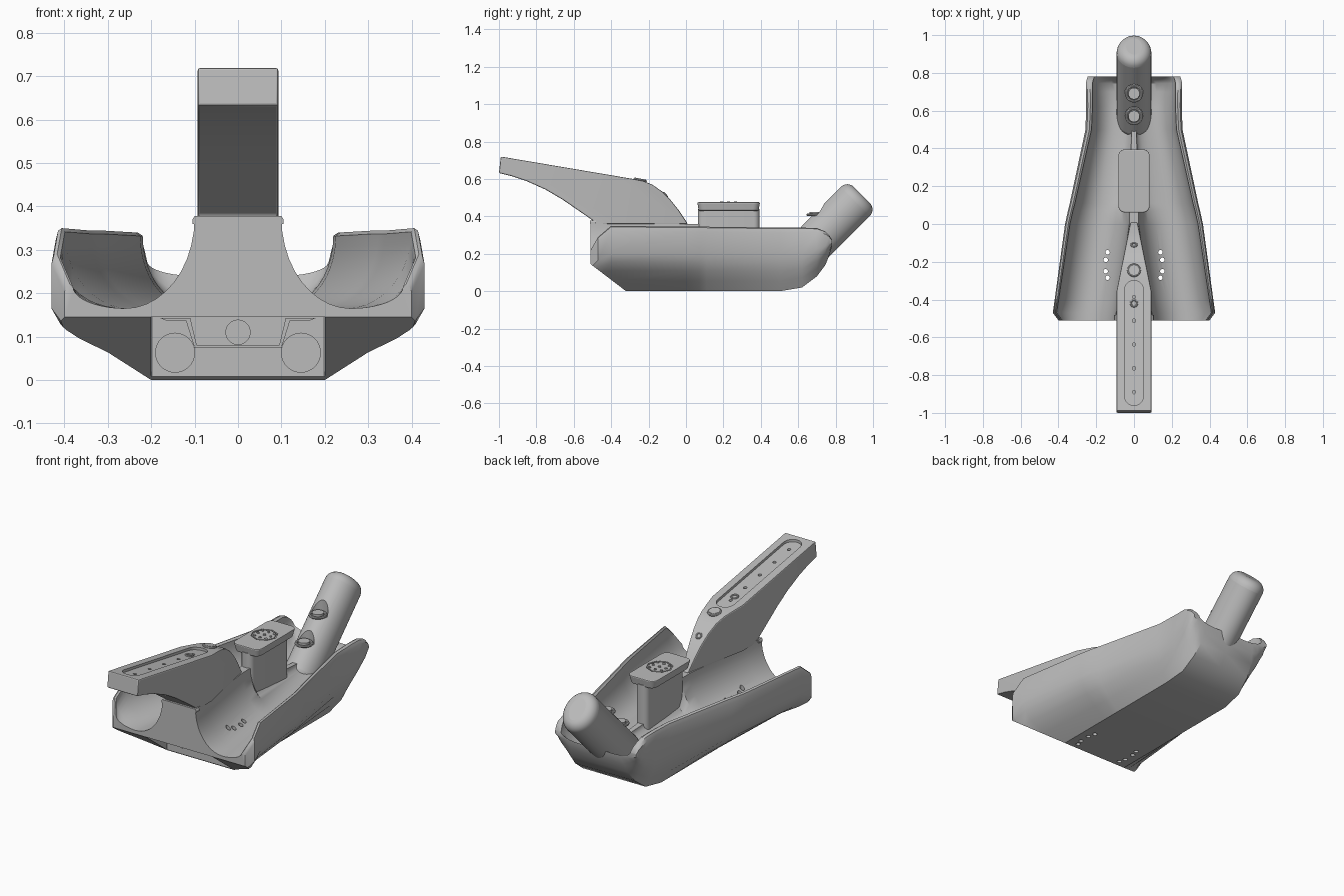
import bpy, bmesh, math
from mathutils import Vector

cube = bpy.data.objects.get("Cube")
if cube:
    bpy.data.objects.remove(cube, do_unlink=True)

grey = bpy.data.materials.new("plain grey")
grey.use_nodes = True
grey.diffuse_color = (0.5, 0.5, 0.5, 1)
grey.node_tree.nodes["Principled BSDF"].inputs["Base Color"].default_value = (0.5, 0.5, 0.5, 1)


def select(obj):
    bpy.ops.object.select_all(action='DESELECT')
    obj.select_set(True)
    bpy.context.view_layer.objects.active = obj


def finish(obj, name):
    obj.name = name
    obj.data.materials.clear()
    obj.data.materials.append(grey)
    select(obj)
    bpy.ops.object.shade_smooth_by_angle(angle=math.radians(32))
    return obj


def from_bmesh(bm, name):
    bmesh.ops.recalc_face_normals(bm, faces=bm.faces[:])
    mesh = bpy.data.meshes.new(name)
    bm.to_mesh(mesh)
    bm.free()
    obj = bpy.data.objects.new(name, mesh)
    bpy.context.collection.objects.link(obj)
    return finish(obj, name)


def bevel(obj, width, segments=3):
    select(obj)
    mod = obj.modifiers.new("round", 'BEVEL')
    mod.width, mod.segments = width, segments
    mod.limit_method, mod.angle_limit = 'ANGLE', math.radians(40)
    bpy.ops.object.modifier_apply(modifier=mod.name)


def cylinder(name, radius, depth, at, tilt=0.0, sides=32):
    bpy.ops.mesh.primitive_cylinder_add(vertices=sides, radius=radius, depth=depth,
                                        location=at, rotation=(tilt, 0, 0))
    return finish(bpy.context.object, name)


def ring(name, radius, thick, at, tilt=0.0):
    bpy.ops.mesh.primitive_torus_add(major_radius=radius, minor_radius=thick, major_segments=32,
                                     minor_segments=8, location=at, rotation=(tilt, 0, 0))
    return finish(bpy.context.object, name)


def prism(name, outline, place, offset):
    """Extrude a closed outline; place() turns a pair into a point."""
    bm = bmesh.new()
    face = bm.faces.new([bm.verts.new(place(a, b)) for a, b in outline])
    out = bmesh.ops.extrude_face_region(bm, geom=[face])
    moved = [v for v in out["geom"] if isinstance(v, bmesh.types.BMVert)]
    bmesh.ops.translate(bm, verts=moved, vec=offset)
    return from_bmesh(bm, name)


def rounded(hx, hy, r, n=6):
    pts = []
    for k, (sx, sy) in enumerate([(1, 1), (-1, 1), (-1, -1), (1, -1)]):
        for i in range(n + 1):
            a = (k + i / n) * math.pi / 2
            pts.append((sx * (hx - r) + r * math.cos(a), sy * (hy - r) + r * math.sin(a)))
    return pts


def cut(obj, cutter):
    select(obj)
    mod = obj.modifiers.new("cut", 'BOOLEAN')
    mod.operation, mod.solver, mod.object = 'DIFFERENCE', 'EXACT', cutter
    bpy.ops.object.modifier_apply(modifier=mod.name)
    bpy.data.objects.remove(cutter, do_unlink=True)


# Body: cross-sections lofted from front to rear
# y, half width, bottom half width, bottom, rim, trough centre, floor, ridge half width, ridge top
sections = [
    (-.51, .40, .2, 0, .22, .26, .165, .1, .375),
    (-.47, .43, .2, 0, .29, .26, .165, .095, .375),
    (-.4, .42, .2, 0, .35, .25, .165, .085, .37),
    (0, .365, .2, 0, .345, .19, .165, .025, .36),
    (.07, .35, .2, 0, .345, .18, .165, .025, .36),
    (.11, .34, .2, 0, .345, .17, .165, .025, .25),
    (.5, .257, .2, 0, .34, .11, .17, .012, .22),
    (.62, .253, .19, .02, .34, .1, .17, .01, .21),
    (.7, .254, .18, .08, .338, .1, .17, .01, .21),
    (.745, .255, .17, .14, .32, .1, .18, .01, .21),
    (.765, .25, .16, .19, .3, .1, .2, .01, .22),
    (.78, .245, .15, .235, .275, .1, .24, .01, .25),
]


def half_profile(w, bw, b, top, cx, f, rw, rz, wall):
    side = b + (top - b) * .57
    pts = [(0, b)]
    for u, v in [(0, 0), (.4, .28), (.74, .55), (.91, .78), (1, 1)]:
        pts.append((bw + (w - bw) * u, b + (side - b) * v))
    lip = (top - b) * .08
    pts += [(w, top - lip), (w - wall * .25, top - lip * .2), (w - wall * .65, top)]
    n = 10
    rim = top - lip * .3
    for i in range(n + 1):
        a = i / n * math.pi / 2
        pts.append((cx + (w - wall - cx) * math.cos(a), rim - (rim - f) * math.sin(a)))
    for i in range(1, n + 1):
        a = i / n * math.pi / 2
        pts.append((cx - (cx - rw) * math.sin(a), rz - (rz - f) * math.cos(a)))
    return pts + [(0, rz)]


bm = bmesh.new()
loops = []
for y, *dims in sections:
    half = half_profile(*dims, .02 + .012 * (y + .5))
    full = half + [(-x, z) for x, z in reversed(half[1:-1])]
    loops.append([bm.verts.new((x, y, z)) for x, z in full])
for p, q in zip(loops, loops[1:]):
    for i in range(len(p)):
        j = (i + 1) % len(p)
        bm.faces.new((p[i], p[j], q[j], q[i]))
bm.faces.new(loops[0])
bm.faces.new(loops[-1])
# Undercut below the front wings
bmesh.ops.bisect_plane(bm, geom=bm.verts[:] + bm.edges[:] + bm.faces[:], plane_co=(0, -.51, .145),
                       plane_no=Vector((0, -.145, -.19)).normalized(), clear_outer=True)
bmesh.ops.holes_fill(bm, edges=[e for e in bm.edges if e.is_boundary], sides=0)
body = from_bmesh(bm, "body")

# Recess in the middle of the front, with a socket
cut(body, prism("recess_cutter", rounded(.2, .2, .002, 1),
                lambda a, b: (a, b - .53, -.05), (0, 0, .195)))
cut(body, cylinder("socket_cutter", .028, .16, (0, -.32, .11), math.pi / 2))
for s in (-1, 1):
    for x, y in [(.14, -.15), (.15, -.19), (.15, -.25), (.14, -.285)]:
        cut(body, cylinder("vent_cutter", .012, .6, (s * x, y, .1), sides=16))
    cylinder("front_disc", .046, .008, (s * .145, -.331, .063), math.pi / 2)
finish(body, "body")
prism("ridge_front_cap", [(-.105, .36), (.105, .36), (.105, .37), (.1, .378), (-.1, .378), (-.105, .37)],
      lambda a, b: (a, -.512, b), (0, .03, 0))

# Front handle: side profile, narrowed towards the rear of the ridge
profile = [(-1, .632), (-.99, .72), (-.28, .6), (-.23, .59), (-.18, .57), (-.13, .535), (-.08, .485),
           (-.04, .435), (.01, .36), (-.5, .36), (-.5, .38), (-.58, .435), (-.66, .49), (-.75, .543),
           (-.85, .588), (-.93, .615)]
handle = prism("front_handle", profile, lambda y, z: (-.093, y, z), (.186, 0, 0))
bm = bmesh.new()
bm.from_mesh(handle.data)
bmesh.ops.bisect_plane(bm, geom=bm.verts[:] + bm.edges[:] + bm.faces[:],
                       plane_co=(0, -.36, 0), plane_no=(0, 1, 0))
for v in bm.verts:
    v.co.x *= 1 - .8 * max(0, (v.co.y + .36) / .37)
bm.to_mesh(handle.data)
bm.free()
bevel(handle, .006, 2)


# Slot and small holes along the handle's top
def handle_top(y):
    return .72 - (y + .99) * .169


slot = prism("slot_cutter", rounded(.05, .33, .048),
             lambda a, b: (a, b - .63, handle_top(b - .63) - .014), (0, 0, .1))
cut(handle, slot)
for i in range(5):
    y = -.89 + .126 * i
    cut(handle, cylinder("hole_cutter", .009, .06, (0, y, handle_top(y)), sides=16))
finish(handle, "front_handle")
ring("handle_small_button", .017, .005, (0, -.42, handle_top(-.42) - .012), -.17)
ring("handle_main_button_ring", .029, .007, (0, -.245, .595), -.2)
cylinder("handle_main_button", .024, .012, (0, -.245, .595), -.2)
ring("handle_rear_button", .014, .005, (0, -.11, .516), -.8)

# Post and control box on the ridge
post = prism("box_post", rounded(.036, .165, .03), lambda a, b: (a, b + .228, .1), (0, 0, .34))
box = prism("control_box", rounded(.084, .168, .035), lambda a, b: (a, b + .228, .43), (0, 0, .046))
for v in box.data.vertices:
    if v.co.z < .44:
        v.co.x *= .88
        v.co.y = .228 + (v.co.y - .228) * .95
bevel(box, .006, 2)
cut(box, cylinder("grille_cutter", .068, .02, (0, .228, .479), sides=8))
finish(box, "control_box")
cylinder("grille", .06, .008, (0, .228, .471), sides=8)
for i in range(8):
    a = i * math.pi / 4
    r = .05 if i % 2 else .038
    cylinder("grille_stud", .007, .006, (r * math.cos(a), .228 + r * math.sin(a), .477), sides=12)
cylinder("grille_centre", .008, .006, (0, .228, .477), sides=12)

# Rear grip: leaning oval bar with rounded end
grip = cylinder("rear_grip", 1, 1, (0, .73, .305), -math.pi / 4, 48)
grip.scale = (.092, .11, .594)
select(grip)
bpy.ops.object.transform_apply(location=False, rotation=False, scale=True)
bevel(grip, .05, 6)
# Two stepped buttons in the grip's upper face
for y, floor in ((.57, .295), (.69, .405)):
    cut(grip, cylinder("button_cutter", .05, .3, (0, y, floor + .15)))
    ring("grip_button_ring", .04, .007, (0, y, floor + .004))
    cylinder("grip_button", .03, .02, (0, y, floor + .008))
finish(grip, "rear_grip")

# Front latch panel
prism("latch_panel", [(-.18, .143), (-.11, .143), (-.095, .08), (.095, .08), (.11, .143), (.18, .143),
                      (.165, .137), (.12, .137), (.1, .074), (-.1, .074), (-.12, .137), (-.165, .137)],
      lambda a, b: (a, -.335, b), (0, .008, 0))
